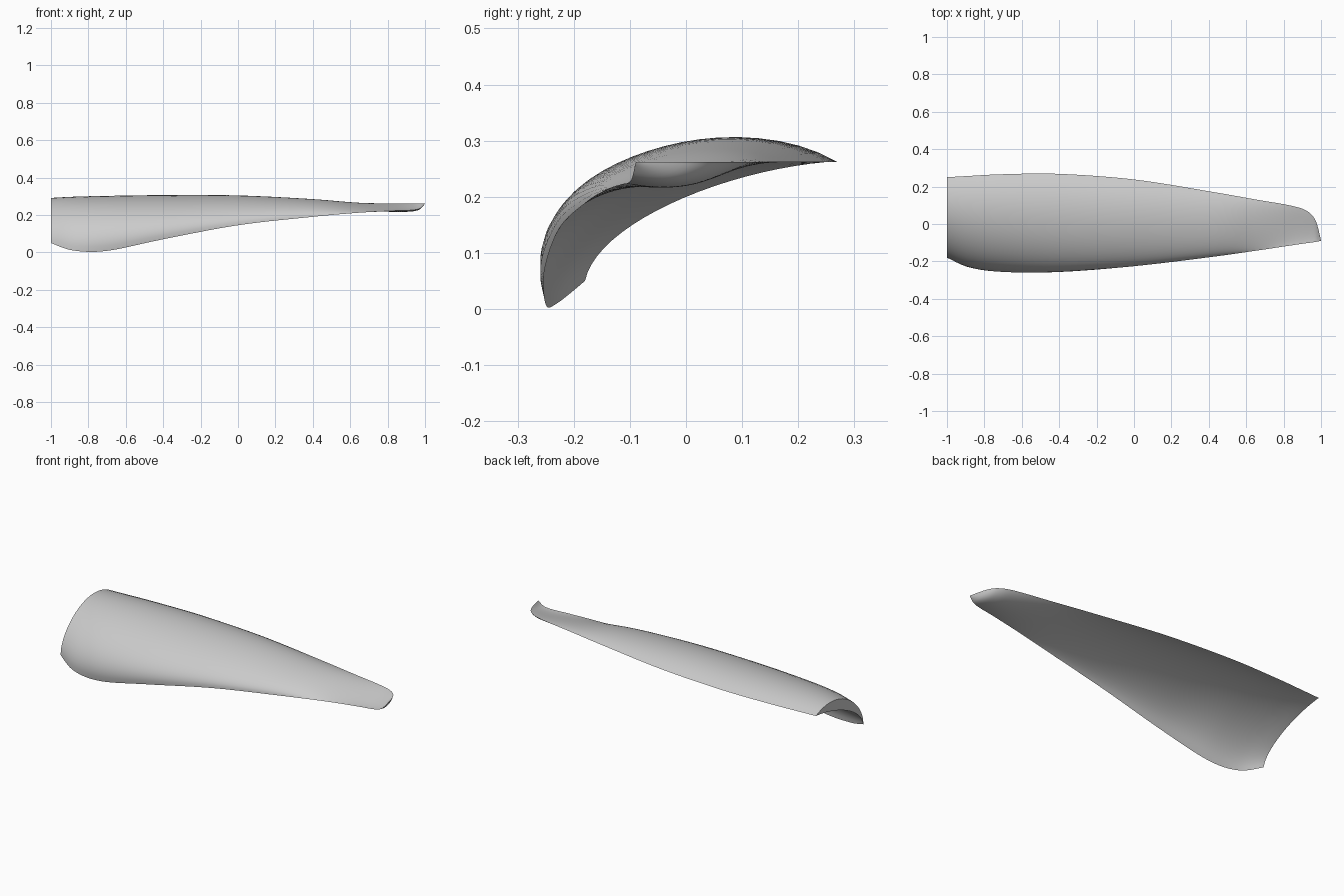
import bpy
import bmesh
from mathutils import Vector

default_cube = bpy.data.objects.get("Cube")
if default_cube:
    bpy.data.objects.remove(default_cube, do_unlink=True)

STEPS = 8        # sections between neighbouring stations
SIDES = 20       # points along each skin of a section
EDGE_Z = 0.262   # height of the rear edge

# Station: x, front edge y z, rear edge y,
# then handle offsets (front y z, rear y z) for the upper and the lower skin
stations = [
    (-1.0, -.18, .05, .25, -.005, .13, -.21, .10, .02, .10, -.19, -.017),
    (-.88, -.23, .01, .257, -.03, .18, -.22, .115, .01, .14, -.2, .015),
    (-.7, -.25, .008, .266, -.06, .19, -.225, .125, 0, .16, -.2, .04),
    (-.4, -.252, .07, .268, -.05, .15, -.21, .125, 0, .13, -.2, .05),
    (0, -.225, .145, .238, -.02, .10, -.17, .11, .03, .08, -.16, .04),
    (.4, -.178, .19, .175, 0, .06, -.125, .06, .05, .03, -.12, 0),
    (.65, -.143, .212, .131, .04, .02, -.08, .015, .06, .005, -.08, -.03),
    (.83, -.116, .222, .1, .05, 0, -.06, -.005, .06, -.01, -.06, -.05),
    (.92, -.103, .225, .072, .05, 0, -.05, -.01, .05, -.01, -.05, -.055),
    (.97, -.096, .234, .02, .03, 0, -.03, -.01, .03, -.008, -.03, -.04),
    (1.0, -.09, .26, -.088, 0, 0, 0, 0, 0, 0, 0, 0),
]


def smooth_between(a, b, c, d, t):
    """Catmull-Rom blend of four stations."""
    return [q + t / 2 * (r - p + t * (2 * p - 5 * q + 4 * r - s
            + t * (3 * (q - r) + s - p))) for p, q, r, s in zip(a, b, c, d)]


def skin(x, front, rear, handles):
    """Curve from the front edge to the rear edge of one section."""
    p1 = front + Vector((0, *handles[:2]))
    p2 = rear + Vector((0, *handles[2:]))
    points = []
    for i in range(SIDES + 1):
        t = i / SIDES
        u = 1 - t
        points.append(front * u**3 + p1 * 3 * u * u * t
                      + p2 * 3 * u * t * t + rear * t**3)
    return points


def section(row):
    """Closed lens-shaped loop: upper skin out, lower skin back."""
    x, fy, fz, ry = row[:4]
    front, rear = Vector((x, fy, fz)), Vector((x, ry, EDGE_Z))
    upper = skin(x, front, rear, row[4:8])
    lower = skin(x, front, rear, row[8:])
    return upper + lower[-2:0:-1]


# Interpolate the stations into evenly flowing sections
padded = [stations[0]] + stations + [stations[-1]]
rows = [smooth_between(*padded[i:i + 4], k / STEPS)
        for i in range(len(stations) - 1) for k in range(STEPS)]
rows.append(stations[-1])

# Loft the blade and close both ends
bm = bmesh.new()
loops = [[bm.verts.new(p) for p in section(row)] for row in rows]
for a, b in zip(loops, loops[1:]):
    for i in range(len(a)):
        j = (i + 1) % len(a)
        bm.faces.new((a[i], a[j], b[j], b[i]))
for i in range(SIDES):
    j = -i % len(loops[0])
    root = loops[0]
    quad = [root[i], root[i + 1], root[-i - 1], root[j]]
    bm.faces.new(list(dict.fromkeys(quad)))
bmesh.ops.remove_doubles(bm, verts=loops[-1], dist=0.004)
bmesh.ops.recalc_face_normals(bm, faces=bm.faces)

mesh = bpy.data.meshes.new("blade")
bm.to_mesh(mesh)
bm.free()
blade = bpy.data.objects.new("blade", mesh)
bpy.context.collection.objects.link(blade)

# Plain light grey finish
grey = bpy.data.materials.new("light_grey")
grey.use_nodes = True
colour = (0.6, 0.6, 0.6, 1)
grey.diffuse_color = colour
grey.node_tree.nodes["Principled BSDF"].inputs["Base Color"].default_value = colour
mesh.materials.append(grey)

bpy.ops.object.select_all(action="DESELECT")
blade.select_set(True)
bpy.context.view_layer.objects.active = blade
bpy.ops.object.shade_smooth_by_angle(angle=0.6)
